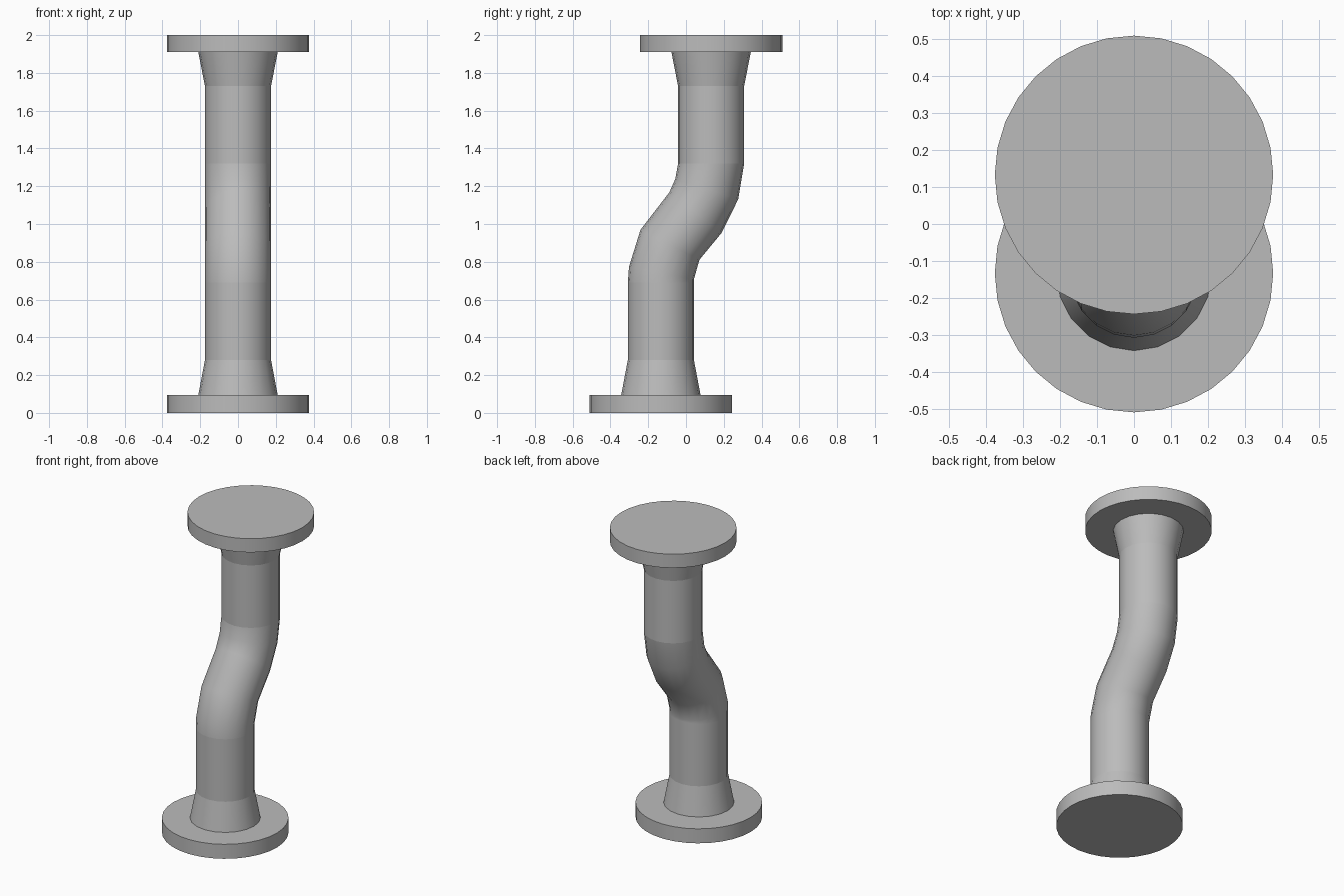
import bpy, bmesh
from math import sin, cos, tau, radians
from mathutils import Vector

cube = bpy.data.objects.get("Cube")
if cube:
    bpy.data.objects.remove(cube, do_unlink=True)

grey = bpy.data.materials.new("Plain grey")
grey.use_nodes = True
colour = (0.5, 0.5, 0.5, 1)
grey.diffuse_color = colour
grey.node_tree.nodes["Principled BSDF"].inputs["Base Color"].default_value = colour


def loft(name, sections, sides):
    """Capped tube through sections (y, z, radius, lean in degrees)."""
    bm = bmesh.new()
    rings = []
    for y, z, r, lean in sections:
        a = radians(lean)
        across = Vector((0, cos(a), -sin(a)))
        rings.append([bm.verts.new(Vector((r * cos(tau * i / sides), y, z))
                                   + Vector((0, across.y, across.z)) * r * sin(tau * i / sides)
                                   ) for i in range(sides)])
    for low, high in zip(rings, rings[1:]):
        for i in range(sides):
            j = (i + 1) % sides
            bm.faces.new((low[i], low[j], high[j], high[i]))
    bm.faces.new(rings[0])
    bm.faces.new(rings[-1])
    bmesh.ops.recalc_face_normals(bm, faces=bm.faces[:])
    mesh = bpy.data.meshes.new(name)
    bm.to_mesh(mesh)
    bm.free()
    mesh.materials.append(grey)
    obj = bpy.data.objects.new(name, mesh)
    bpy.context.collection.objects.link(obj)
    bpy.ops.object.select_all(action='DESELECT')
    obj.select_set(True)
    bpy.context.view_layer.objects.active = obj
    bpy.ops.object.shade_smooth_by_angle(angle=radians(35))
    return obj


offset, pipe = 0.133, 0.175

# End flanges and their flared necks
loft("bottom_flange", [(-offset, 0, 0.377, 0), (-offset, 0.095, 0.377, 0)], 32)
loft("top_flange", [(offset, 1.91, 0.377, 0), (offset, 2, 0.377, 0)], 32)
loft("bottom_neck", [(-offset, 0.095, 0.21, 0), (-offset, 0.28, pipe, 0)], 20)
loft("top_neck", [(offset, 1.73, pipe, 0), (offset, 1.91, 0.21, 0)], 20)

# Straight pipes
loft("lower_pipe", [(-offset, 0.28, pipe, 0), (-offset, 0.69, pipe, 0)], 20)
loft("upper_pipe", [(offset, 1.32, pipe, 0), (offset, 1.73, pipe, 0)], 20)

# Offset bend joining the two pipes
loft("offset_bend", [
    (-offset, 0.69, pipe, 0),
    (-0.13, 0.74, pipe, 11),
    (-0.085, 0.89, pipe, 27),
    (0.05, 1.06, pipe, 38),
    (0.11, 1.185, pipe, 18),
    (offset, 1.32, pipe, 0),
], 20)
